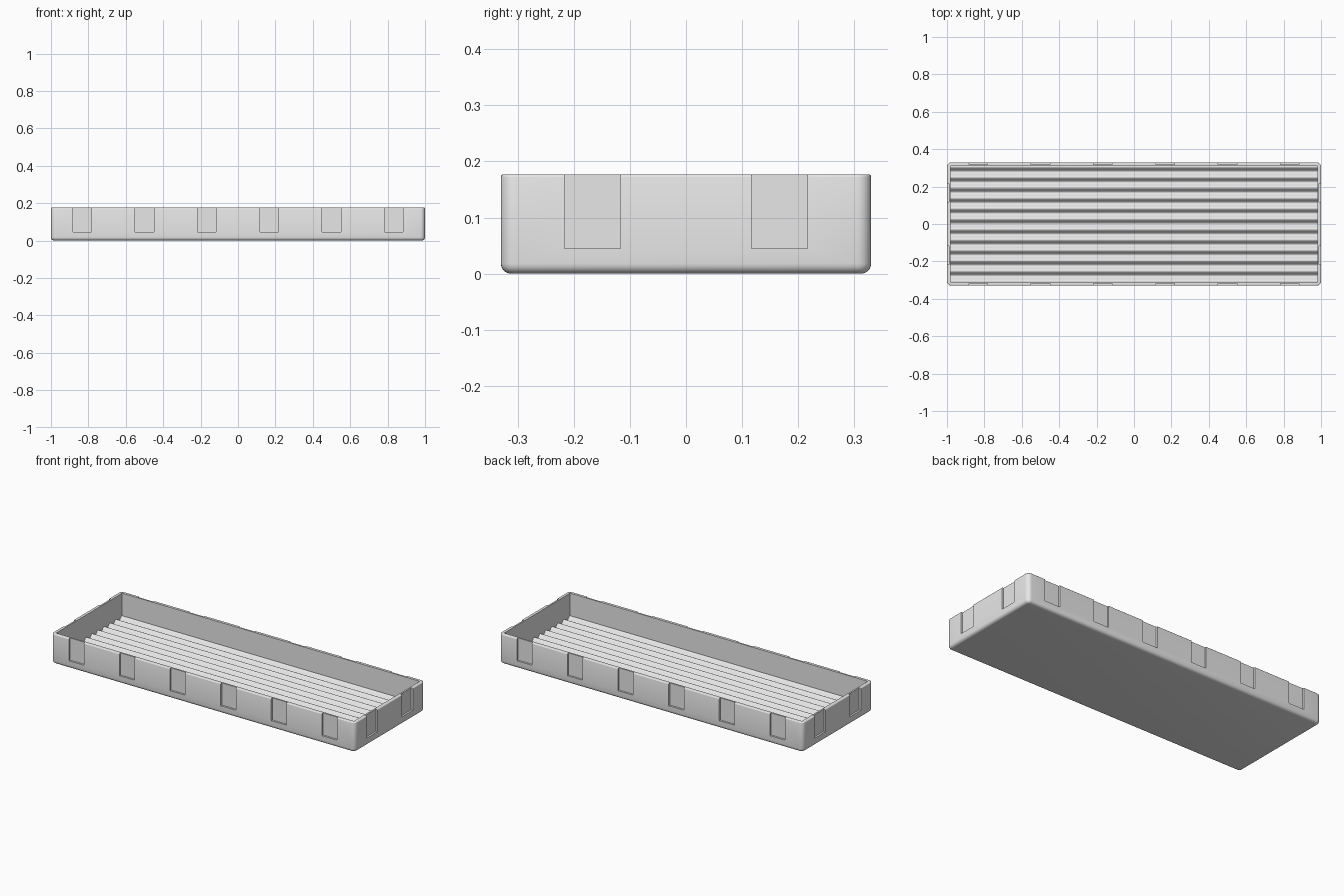
import bpy
import bmesh
import math
from mathutils import Matrix, Vector

if "Cube" in bpy.data.objects:
    bpy.data.objects.remove(bpy.data.objects["Cube"], do_unlink=True)

HALF_X, HALF_Y, HEIGHT = 1.0, 0.33, 0.177
WALL = 0.02
SLOT_DEPTH, SLOT_WIDTH, SLOT_BASE = 0.011, 0.1, 0.045
RIB_PITCH, RIB_AMP, FLOOR_Z = 0.0557, 0.011, 0.033

grey = bpy.data.materials.new("light_grey")
grey.use_nodes = True
grey.diffuse_color = (0.8, 0.8, 0.8, 1)
grey.node_tree.nodes["Principled BSDF"].inputs["Base Color"].default_value = (0.8, 0.8, 0.8, 1)


def make_object(name, bm):
    bmesh.ops.recalc_face_normals(bm, faces=bm.faces[:])
    mesh = bpy.data.meshes.new(name)
    bm.to_mesh(mesh)
    bm.free()
    mesh.materials.append(grey)
    obj = bpy.data.objects.new(name, mesh)
    bpy.context.collection.objects.link(obj)
    return obj


def add_box(bm, low, high):
    low, high = Vector(low), Vector(high)
    matrix = Matrix.Translation((low + high) / 2) @ Matrix.Diagonal((*(high - low), 1))
    bmesh.ops.create_cube(bm, size=1, matrix=matrix)


def round_edges(bm, test, radius, segments):
    edges = [e for e in bm.edges if test(*e.verts)]
    bmesh.ops.bevel(bm, geom=edges, offset=radius, offset_type='OFFSET',
                    segments=segments, profile=0.5, affect='EDGES')


def cut(target, cutter):
    cutter.hide_render = True
    mod = target.modifiers.new("cut", 'BOOLEAN')
    mod.operation = 'DIFFERENCE'
    mod.solver = 'EXACT'
    mod.object = cutter
    bpy.ops.object.modifier_apply(modifier=mod.name)
    bpy.data.objects.remove(cutter, do_unlink=True)


# Tray body with rounded corners, base and rim
bm = bmesh.new()
add_box(bm, (-HALF_X, -HALF_Y, 0), (HALF_X, HALF_Y, HEIGHT))
round_edges(bm, lambda a, b: abs(a.co.z - b.co.z) > 0.1, 0.025, 6)
round_edges(bm, lambda a, b: max(a.co.z, b.co.z) < 0.001, 0.018, 5)
round_edges(bm, lambda a, b: min(a.co.z, b.co.z) > HEIGHT - 0.001, 0.005, 3)
tray = make_object("ribbed_tray", bm)
bpy.ops.object.select_all(action='DESELECT')
bpy.context.view_layer.objects.active = tray
tray.select_set(True)

# Inner cavity with a corrugated floor running lengthwise
bm = bmesh.new()
inner_x, inner_y, steps = HALF_X - WALL, HALF_Y - WALL, 180
profile = [(inner_y, 0.3), (-inner_y, 0.3)]
for i in range(steps + 1):
    y = -inner_y + 2 * inner_y * i / steps
    profile.append((y, FLOOR_Z - RIB_AMP * math.cos(2 * math.pi * y / RIB_PITCH)))
face = bm.faces.new([bm.verts.new((-inner_x, y, z)) for y, z in profile])
side = bmesh.ops.extrude_face_region(bm, geom=[face])
moved = [v for v in side["geom"] if isinstance(v, bmesh.types.BMVert)]
bmesh.ops.translate(bm, verts=moved, vec=(2 * inner_x, 0, 0))
# The extrusion keeps both end caps, closing the cutter
cut(tray, make_object("cavity_cutter", bm))

# Shallow slots around the outside, open at the rim
bm = bmesh.new()
half = SLOT_WIDTH / 2
for s in (-1, 1):
    for i in range(6):
        x = (i - 2.5) / 3
        ys = sorted((s * (HALF_Y - SLOT_DEPTH), s * (HALF_Y + 0.05)))
        add_box(bm, (x - half, ys[0], SLOT_BASE), (x + half, ys[1], 0.3))
    for y in (-1 / 6, 1 / 6):
        xs = sorted((s * (HALF_X - SLOT_DEPTH), s * (HALF_X + 0.05)))
        add_box(bm, (xs[0], y - half, SLOT_BASE), (xs[1], y + half, 0.3))
cut(tray, make_object("slot_cutter", bm))

bpy.ops.object.shade_smooth_by_angle(angle=math.radians(35))
